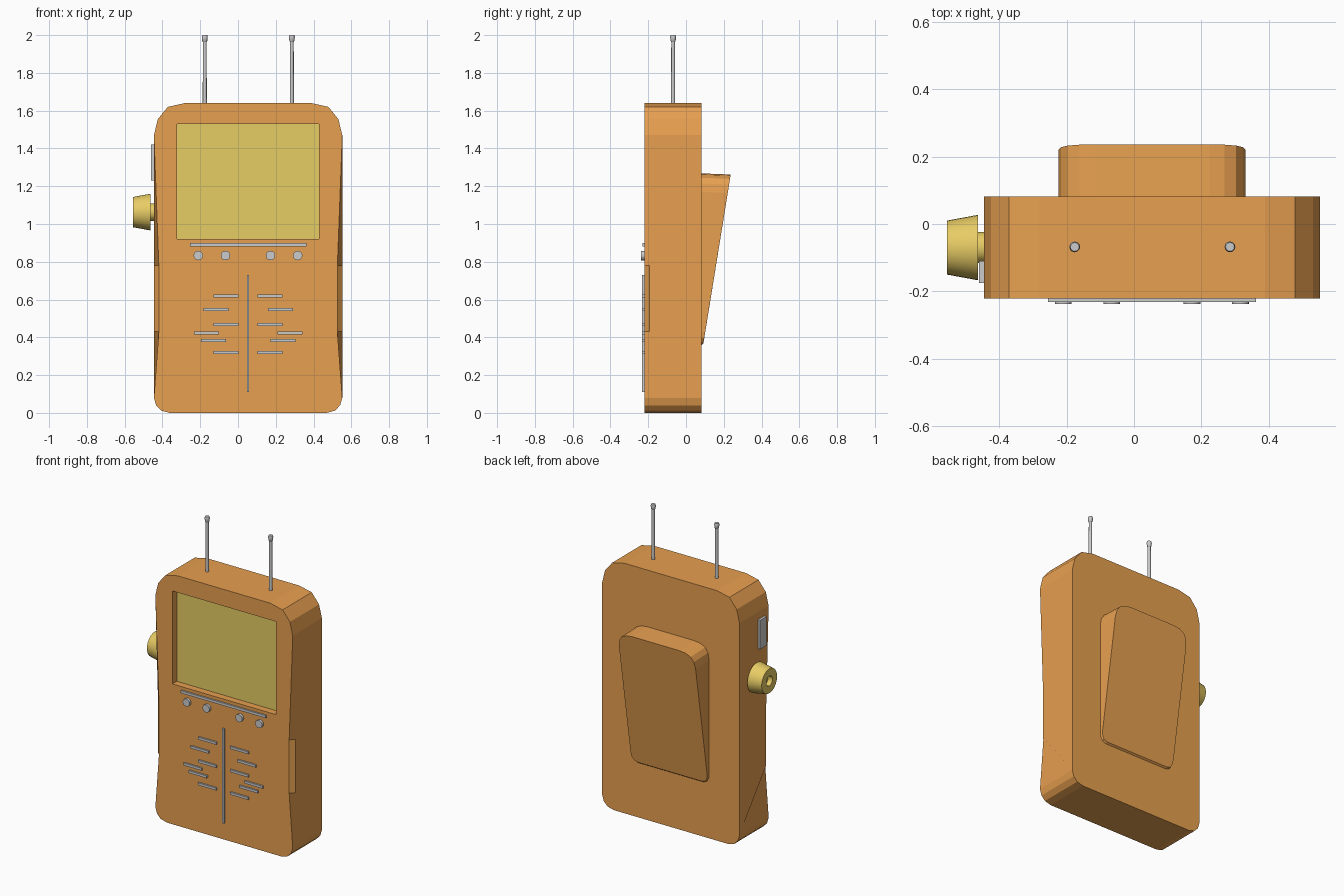
import bpy, bmesh, math
from mathutils import Vector, Matrix

if "Cube" in bpy.data.objects:
    bpy.data.objects.remove(bpy.data.objects["Cube"])

CX = 0.0535            # centre line of the case
FRONT, BACK = -0.221, 0.081


def material(name, rgb):
    m = bpy.data.materials.new(name)
    m.diffuse_color = (*rgb, 1)
    m.use_nodes = True
    m.node_tree.nodes["Principled BSDF"].inputs["Base Color"].default_value = m.diffuse_color
    return m


ORANGE = material("orange_plastic", (0.80, 0.35, 0.08))
SCREEN = material("screen_olive", (0.79, 0.61, 0.13))
YELLOW = material("knob_yellow", (0.80, 0.60, 0.13))


def finish(bm, name, mat=None, smooth=False):
    bmesh.ops.recalc_face_normals(bm, faces=bm.faces)
    me = bpy.data.meshes.new(name)
    bm.to_mesh(me)
    bm.free()
    ob = bpy.data.objects.new(name, me)
    bpy.context.collection.objects.link(ob)
    if mat:
        me.materials.append(mat)
    if smooth:
        bpy.ops.object.select_all(action='DESELECT')
        ob.select_set(True)
        bpy.context.view_layer.objects.active = ob
        bpy.ops.object.shade_smooth_by_angle(angle=math.radians(35))
    return ob


def box(name, x, y, z, mat=None):
    bm = bmesh.new()
    size = Vector((x[1] - x[0], y[1] - y[0], z[1] - z[0]))
    mid = Vector((sum(x) / 2, sum(y) / 2, sum(z) / 2))
    bmesh.ops.create_cube(bm, size=1, matrix=Matrix.Translation(mid) @ Matrix.Diagonal((*size, 1)))
    return finish(bm, name, mat)


def lathe(name, profile, origin, axis, sides, mat=None):
    """Turn (radius, distance along axis) pairs round the axis."""
    bm = bmesh.new()
    rot = Vector((0, 0, 1)).rotation_difference(Vector(axis)).to_matrix()
    rings = []
    for r, d in profile:
        rings.append([bm.verts.new(Vector(origin) + rot @ Vector((
            r * math.cos(2 * math.pi * i / sides), r * math.sin(2 * math.pi * i / sides), d)))
            for i in range(sides)])
    for a, b in zip(rings, rings[1:]):
        for i in range(sides):
            j = (i + 1) % sides
            bm.faces.new((a[i], a[j], b[j], b[i]))
    bm.faces.new(rings[0])
    bm.faces.new(rings[-1])
    return finish(bm, name, mat, smooth=True)


def mirrored(half):
    return [(CX + x, z) for x, z in half] + [(CX - x, z) for x, z in reversed(half)]


# Case: rounded outline, pinched front edge at the waist, sunken screen pocket
outline = mirrored([(0.415, 0), (0.46, 0.012), (0.487, 0.04), (0.4985, 0.08),
                    (0.4985, 1.47), (0.478, 1.555), (0.425, 1.62), (0.335, 1.64)])
bm = bmesh.new()
front = [bm.verts.new((x, FRONT, z)) for x, z in outline]
back = [bm.verts.new((x, BACK, z)) for x, z in outline]
bm.faces.new(back)
n = len(outline)
front_loop = []
for i in range(n):
    j = (i + 1) % n
    front_loop.append(front[i])
    if i in (3, 11):
        s = 1 if i == 3 else -1
        zs = (0.43, 0.78) if i == 3 else (0.78, 0.43)
        fa, fb = [bm.verts.new((CX + s * 0.4725, FRONT, z)) for z in zs]
        ca, cb = [bm.verts.new((CX + s * 0.4985, FRONT + 0.027, z)) for z in zs]
        bm.faces.new((fa, ca, cb, fb))
        side = [front[i], fa, ca, cb, fb, front[j], back[j], back[i]]
        bm.faces.new(side if s > 0 else side[5:] + side[:5])
        front_loop += [fa, fb]
    else:
        bm.faces.new((front[i], front[j], back[j], back[i]))

SX, SZ, SY = (-0.322, 0.429), (0.92, 1.53), FRONT + 0.05
corners = [(SX[0], SZ[0]), (SX[1], SZ[0]), (SX[1], SZ[1]), (SX[0], SZ[1])]
rim = [bm.verts.new((x, FRONT, z)) for x, z in corners]
floor = [bm.verts.new((x, SY, z)) for x, z in corners]
bm.faces.new(floor)
for i in range(4):
    j = (i + 1) % 4
    bm.faces.new((rim[i], rim[j], floor[j], floor[i]))
edges = []
for loop in (front_loop, rim):
    for a, b in zip(loop, loop[1:] + loop[:1]):
        edges.append(bm.edges.get((a, b)) or bm.edges.new((a, b)))
bmesh.ops.triangle_fill(bm, use_beauty=True, edges=edges, normal=(0, -1, 0))
finish(bm, "case", ORANGE)

# Screen panel
box("screen", SX, (SY - 0.004, SY + 0.004), SZ, SCREEN)

# Wedge-shaped battery pack on the back
pack = mirrored([(0.235, 0.355), (0.262, 0.365), (0.275, 0.39), (0.278, 0.42),
                 (0.278, 1.17), (0.27, 1.215), (0.25, 1.245), (0.215, 1.262), (0.17, 1.268)])
bm = bmesh.new()
inner = [bm.verts.new((x, BACK - 0.005, z)) for x, z in pack]
outer = [bm.verts.new((x, 0.093 + (z - 0.36) * 0.158, z - 0.006 * (z > 1)
                       + 0.012 * (z < 1))) for x, z in pack]
bm.faces.new(inner)
bm.faces.new(outer)
for i in range(len(pack)):
    j = (i + 1) % len(pack)
    bm.faces.new((inner[i], inner[j], outer[j], outer[i]))
finish(bm, "battery_pack", ORANGE)

# Side knob with dimpled end
lathe("side_knob", [(0.046, 0.0), (0.046, 0.03), (0.097, 0.03), (0.08, 0.122),
                    (0.032, 0.122), (0.032, 0.09)],
      (-0.434, -0.07, 1.063), (-1, 0, 0), 32, YELLOW)

# Side switch
box("side_switch", (-0.461, -0.443), (-0.175, -0.11), (1.23, 1.42))

# Antennas with tips
for side, x in (("left", -0.176), ("right", 0.285)):
    lathe("antenna_" + side, [(0.011, 1.62), (0.010, 1.964), (0.013, 1.968),
                              (0.016, 1.99), (0.013, 2.0)],
          (x, -0.068, 0), (0, 0, 1), 12)

# Front trim bar, buttons and centre rib
box("trim_bar", (-0.255, 0.362), (-0.231, -0.215), (0.882, 0.899))
for i, x in enumerate((-0.21, -0.066, 0.172, 0.316)):
    lathe(f"button_{i + 1}", [(0.025, 0), (0.025, 0.022)], (x, -0.216, 0.833), (0, -1, 0), 20)
box("centre_rib", (CX - 0.006, CX + 0.006), (-0.232, -0.215), (0.11, 0.73))

# Speaker ribs, mirrored about the centre line
for i, (off, z) in enumerate(((0.05, 0.62), (0.105, 0.547), (0.05, 0.468),
                              (0.155, 0.422), (0.118, 0.382), (0.05, 0.32))):
    for side, s in (("left", -1), ("right", 1)):
        xs = sorted((CX + s * off, CX + s * (off + 0.132)))
        box(f"speaker_rib_{side}_{i + 1}", xs, (-0.232, -0.215), (z - 0.008, z + 0.008))
